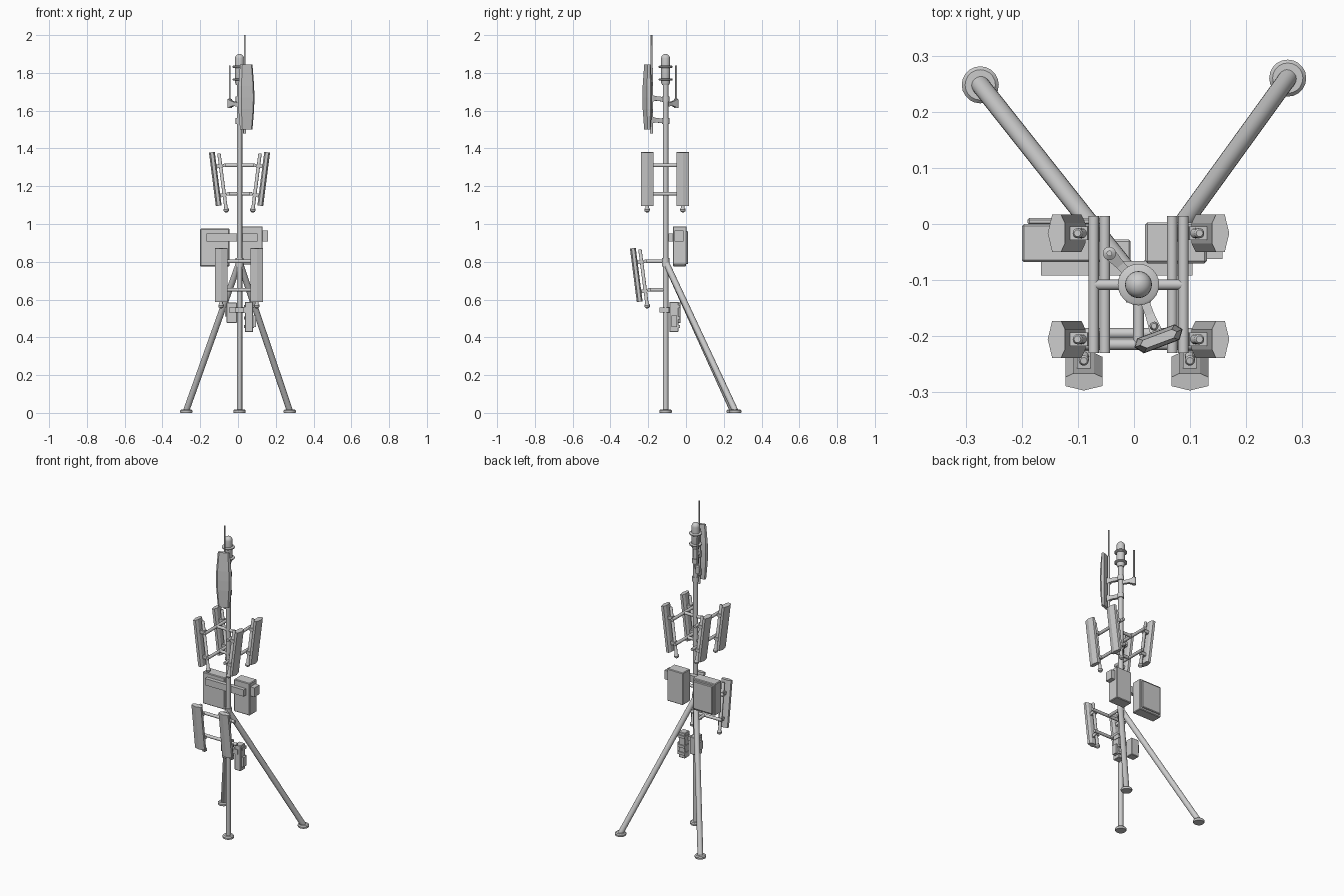
import bpy, bmesh, math
from mathutils import Vector, Matrix

if "Cube" in bpy.data.objects:
    bpy.data.objects.remove(bpy.data.objects["Cube"])

MX, MY = 0.008, -0.108          # mast position
I = Matrix.Identity(4)


def loft(name, rings, M=I, smooth=False):
    """Skin a stack of equal-sized rings and cap both ends."""
    bm = bmesh.new()
    vs = [[bm.verts.new(M @ Vector(p)) for p in r] for r in rings]
    n = len(vs[0])
    for a, b in zip(vs, vs[1:]):
        for i in range(n):
            bm.faces.new((a[i], a[(i + 1) % n], b[(i + 1) % n], b[i]))
    bm.faces.new(vs[0][::-1])
    bm.faces.new(vs[-1])
    bmesh.ops.recalc_face_normals(bm, faces=bm.faces)
    me = bpy.data.meshes.new(name)
    bm.to_mesh(me)
    bm.free()
    ob = bpy.data.objects.new(name, me)
    bpy.context.collection.objects.link(ob)
    if smooth:
        bpy.ops.object.select_all(action='DESELECT')
        ob.select_set(True)
        bpy.context.view_layer.objects.active = ob
        bpy.ops.object.shade_smooth_by_angle(angle=math.radians(40))
    return ob


def lathe(name, profile, M=I, n=20):
    """Revolve (radius, z) points around z."""
    ang = [2 * math.pi * i / n for i in range(n)]
    return loft(name, [[(r * math.cos(a), r * math.sin(a), z) for a in ang]
                       for r, z in profile], M, True)


def tube(name, p, q, r, M=I):
    p, q = Vector(p), Vector(q)
    d = q - p
    R = d.to_track_quat('Z', 'Y').to_matrix().to_4x4()
    return lathe(name, [(r, 0), (r, d.length)], M @ Matrix.Translation(p) @ R)


def box(name, x, y, z, M=I, bevel=0.0):
    ob = loft(name, [[(x[0], y[0], h), (x[1], y[0], h), (x[1], y[1], h), (x[0], y[1], h)]
                     for h in z], M)
    if bevel:
        m = ob.modifiers.new("Bevel", 'BEVEL')
        m.width, m.segments = bevel, 1
    return ob


def at(x, y, z=0, turn=0):
    return Matrix.Translation((x, y, z)) @ Matrix.Rotation(math.radians(turn), 4, 'Z')


# Mast, braces and feet
mast = at(MX, MY)
tube("mast", (0, 0, 0.005), (0, 0, 1.76), 0.0145, mast)
lathe("leg_hub", [(0.02, 0.775), (0.02, 0.82)], mast)
feet = {"left": (-0.274, 0.26), "right": (0.274, 0.26)}
feet["left"] = (-0.274, 0.248)
for side, (x, y) in feet.items():
    tube(side + "_brace_leg", (MX, MY, 0.80), (x, y, 0.012), 0.0165)
for side, (x, y) in list(feet.items()) + [("mast", (MX, MY))]:
    lathe(side + "_foot", [(0.031, 0), (0.033, 0.004), (0.033, 0.012), (0.027, 0.018)], at(x, y))

# Domed mast head with two collars
dome = [(0.024 * math.cos(a), 1.876 + 0.024 * math.sin(a))
        for a in [math.radians(15 * i) for i in range(6)]] + [(0.001, 1.90)]
lathe("mast_head", [(0.018, 1.735), (0.024, 1.75)] + dome, mast, 24)
for z in (1.765, 1.832):
    lathe("head_collar", [(0.033, z - 0.006), (0.037, z - 0.003), (0.037, z + 0.003),
                          (0.033, z + 0.006)], mast, 24)


def bracket(name, z, length, M, h0, h1, drop=0.0):
    """Tapered arm running outward along -y."""
    def ring(y, h, w, c):
        return [(-w, y, c - h), (w, y, c - h), (w, y, c + h), (-w, y, c + h)]
    loft(name, [ring(-0.005, h0, 0.008, z - drop), ring(-length * 0.65, h0, 0.008, z),
                ring(-length, h1, 0.011, z)], M)


# Large top panel with tapered ends, its pole and whip
top = at(MX, MY, 0, 20.5)
prof = [(-0.036, 0.014), (0.036, 0.014), (0.046, 0.001), (0.034, -0.015), (-0.034, -0.015), (-0.046, 0.001)]
stations = [(1.50, 0.76, 0.55), (1.61, 0.97, 0.95), (1.67, 1, 1), (1.73, 0.97, 0.95), (1.845, 0.76, 0.55)]
loft("top_panel", [[(x * a, y * b - 0.103, z) for x, y in prof] for z, a, b in stations], top)
lathe("top_whip", [(0.008, 1.48), (0.008, 1.82), (0.005, 1.83), (0.005, 2.0)],
      top @ at(0, -0.079), 12)
for z in (1.665, 1.55):
    bracket("top_panel_bracket", z, 0.088, top, 0.012, 0.02, 0.006)
    lathe("bracket_clamp", [(0.02, z - 0.02), (0.02, z + 0.01)], top)

# Short whip on the opposite side
back = at(MX, MY, 0, 223)
bracket("short_whip_bracket", 1.637, 0.072, back, 0.011, 0.02, 0.005)
lathe("short_whip", [(0.012, 1.615), (0.012, 1.66), (0.005, 1.665), (0.005, 1.84)],
      back @ at(0, -0.076), 12)


def sector(tag, turn, off, z, shift=0.0):
    """Pair of tilted panels on a two-rail frame, facing -y before turning."""
    M = at(MX, MY, z, turn)
    for h, d in ((0.067, 0.08), (-0.083, 0.06)):
        tube(tag + "_rail", (-0.122, -d - off, h), (0.122, -d - off, h), 0.0095, M)
        tube(tag + "_rail_arm", (0, 0, h), (0, -d - off, h), 0.0095, M)
    section = [(-0.018, 0), (0.018, 0), (0.033, -0.007), (0.033, -0.023),
               (0, -0.031), (-0.033, -0.023), (-0.033, -0.007)]
    for x in (-0.0945, 0.0945):
        T = M @ Matrix.Translation((x + shift, -0.092 - off, 0)) @ Matrix.Rotation(math.radians(7.3), 4, 'X')
        loft(tag + "_panel", [[(a, b - 0.021, h) for a, b in section] for h in (-0.143, 0.143)], T)
        # pole with a bulbous cable end
        lathe(tag + "_panel_pole", [(0.005, -0.183), (0.013, -0.177), (0.015, -0.167), (0.009, -0.157),
                                    (0.009, 0.128), (0.006, 0.132)], T)
        for h in (-0.09, 0.065):
            box(tag + "_panel_clamp", (-0.012, 0.012), (-0.024, 0.011), (h - 0.01, h + 0.01), T)


sector("left", -90, 0, 1.243, 0.003)
sector("right", 90, 0, 1.243, -0.003)
sector("front", 0, 0.027, 0.735, -0.003)

# Equipment cabinets on a cross rail
box("cabinet_rail", (-0.166, 0.104), (-0.092, -0.066), (0.908, 0.95))
box("left_cabinet", (-0.2, -0.045), (-0.068, 0), (0.775, 0.975), bevel=0.004)
box("left_cabinet_door", (-0.19, -0.055), (-0.002, 0.011), (0.787, 0.963), bevel=0.004)
box("right_cabinet", (0.02, 0.13), (-0.07, 0.003), (0.785, 0.988), bevel=0.004)
box("right_cabinet_side_unit", (0.125, 0.158), (-0.062, -0.012), (0.908, 0.965))

# Small radio units low on the mast
box("radio_mount", (-0.045, 0.062), (-0.092, -0.072), (0.53, 0.56))
box("radio_mast_clamp", (-0.014, 0.03), (-0.14, -0.08), (0.532, 0.558))
box("left_radio", (-0.06, -0.006), (-0.078, -0.028), (0.475, 0.585), bevel=0.003)
box("left_radio_side", (-0.07, -0.055), (-0.068, -0.038), (0.51, 0.56))
box("right_radio", (0.036, 0.08), (-0.088, -0.04), (0.428, 0.588), bevel=0.003)
box("right_radio_side", (0.075, 0.094), (-0.078, -0.048), (0.455, 0.515))
for z in (0.45, 0.495, 0.555):
    box("right_radio_rib", (0.032, 0.084), (-0.075, -0.033), (z, z + 0.016))
